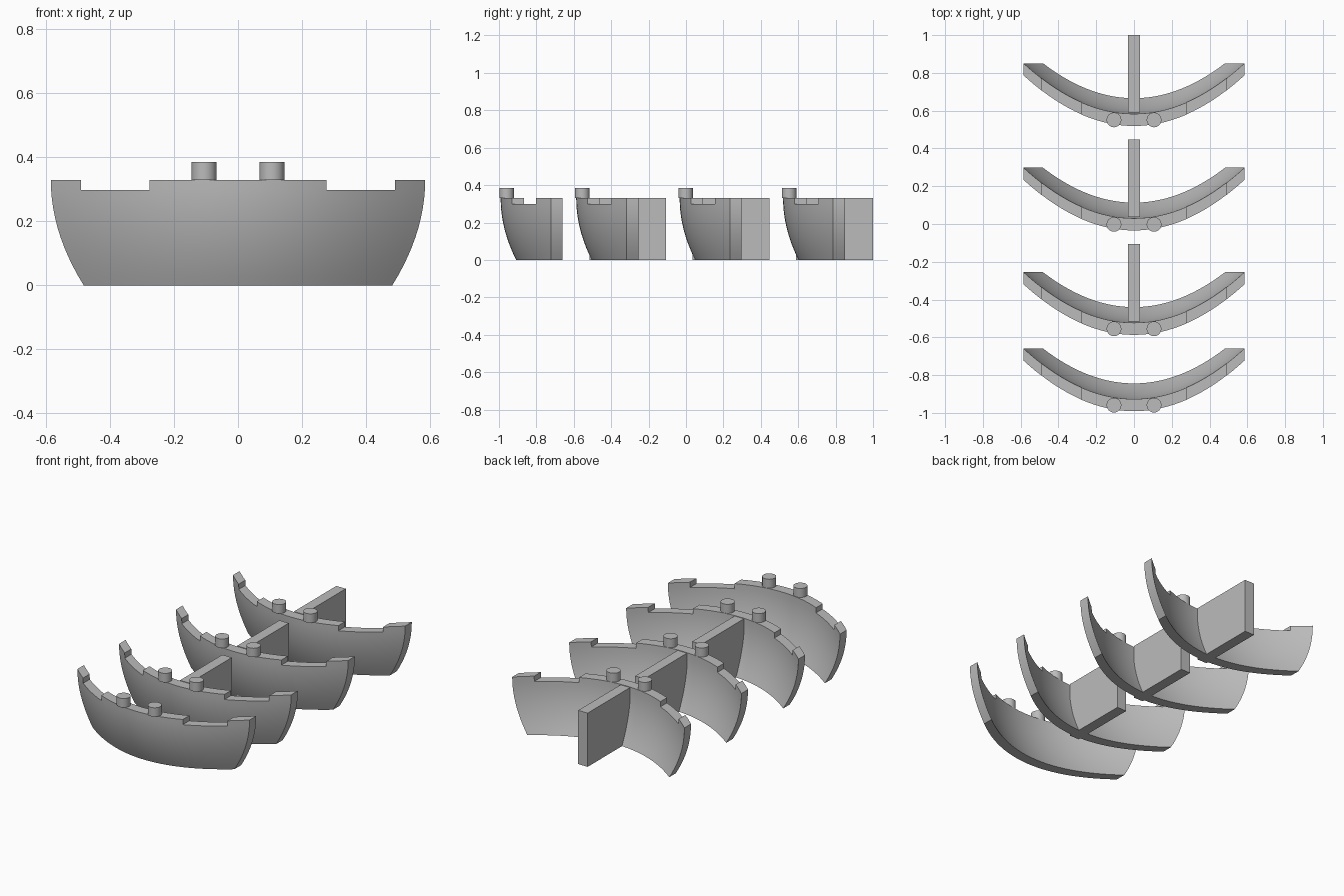
import bpy, bmesh, math

if "Cube" in bpy.data.objects:
    bpy.data.objects.remove(bpy.data.objects["Cube"])

grey = bpy.data.materials.new("plain grey")
grey.diffuse_color = (0.5, 0.5, 0.5, 1)
grey.use_nodes = True
grey.node_tree.nodes["Principled BSDF"].inputs["Base Color"].default_value = grey.diffuse_color

H, NOTCH_Z, THICK = 0.33, 0.298, 0.064
NOTCH = (0.277, 0.491)                 # notch start and end in x
OFFSETS = (0.0, 0.404, 0.957, 1.51)    # y position of each hull plate


def finish(bm, name, y):
    bmesh.ops.recalc_face_normals(bm, faces=bm.faces)
    mesh = bpy.data.meshes.new(name)
    bm.to_mesh(mesh)
    bm.free()
    ob = bpy.data.objects.new(name, mesh)
    ob.location.y = y
    mesh.materials.append(grey)
    bpy.context.collection.objects.link(ob)
    bpy.ops.object.select_all(action='DESELECT')
    ob.select_set(True)
    bpy.context.view_layer.objects.active = ob
    bpy.ops.object.shade_smooth_by_angle(angle=math.radians(30))


def surface(u, z):
    """Bowed plate: parabolic in plan, flaring out towards the top."""
    t = 1 - (1 - z / H) ** 2
    return (u * (0.482 + 0.103 * t), -0.723 - (0.185 + 0.083 * t) * (1 - u * u), z)


def span(a, b, n):
    return [a + (b - a) * i / n for i in range(n)]


def curved_plate(y):
    a, b = (n / 0.585 for n in NOTCH)
    half = span(0, a, 8) + span(a, b, 6) + span(b, 1, 3) + [1]
    us = [-u for u in half[:0:-1]] + half
    zs = span(0, NOTCH_Z, 10) + [NOTCH_Z, H]
    bm = bmesh.new()
    grid = [[bm.verts.new(surface(u, z)) for u in us] for z in zs]
    for r in range(len(zs) - 1):
        for c in range(len(us) - 1):
            mid = abs(us[c] + us[c + 1]) / 2
            if zs[r + 1] == H and a < mid < b:      # leave the notches open
                continue
            bm.faces.new((grid[r][c], grid[r][c + 1], grid[r + 1][c + 1], grid[r + 1][c]))
    bmesh.ops.delete(bm, geom=[v for v in bm.verts if not v.link_faces], context='VERTS')
    # thicken straight backwards
    ext = bmesh.ops.extrude_face_region(bm, geom=bm.faces[:], use_keep_orig=True)
    bmesh.ops.translate(bm, vec=(0, THICK, 0),
                        verts=[g for g in ext["geom"] if isinstance(g, bmesh.types.BMVert)])
    finish(bm, "curved_plate", y)


def peg(x, y):
    bm = bmesh.new()
    bmesh.ops.create_cone(bm, cap_ends=True, segments=32, radius1=0.039, radius2=0.039, depth=0.055)
    bmesh.ops.translate(bm, vec=(x, -0.959, H + 0.0275), verts=bm.verts)
    finish(bm, "peg", y)


def rear_fin(y):
    y0, y1 = -0.921, -0.51
    bm = bmesh.new()
    bmesh.ops.create_cube(bm, size=1)
    bmesh.ops.scale(bm, vec=(0.064, y1 - y0, H), verts=bm.verts)
    bmesh.ops.translate(bm, vec=(0, (y0 + y1) / 2, H / 2), verts=bm.verts)
    finish(bm, "rear_fin", y)


for i, y in enumerate(OFFSETS):
    curved_plate(y)
    for side in (-1, 1):
        peg(side * 0.106, y)
    if i:                               # the front plate has no fin
        rear_fin(y)
